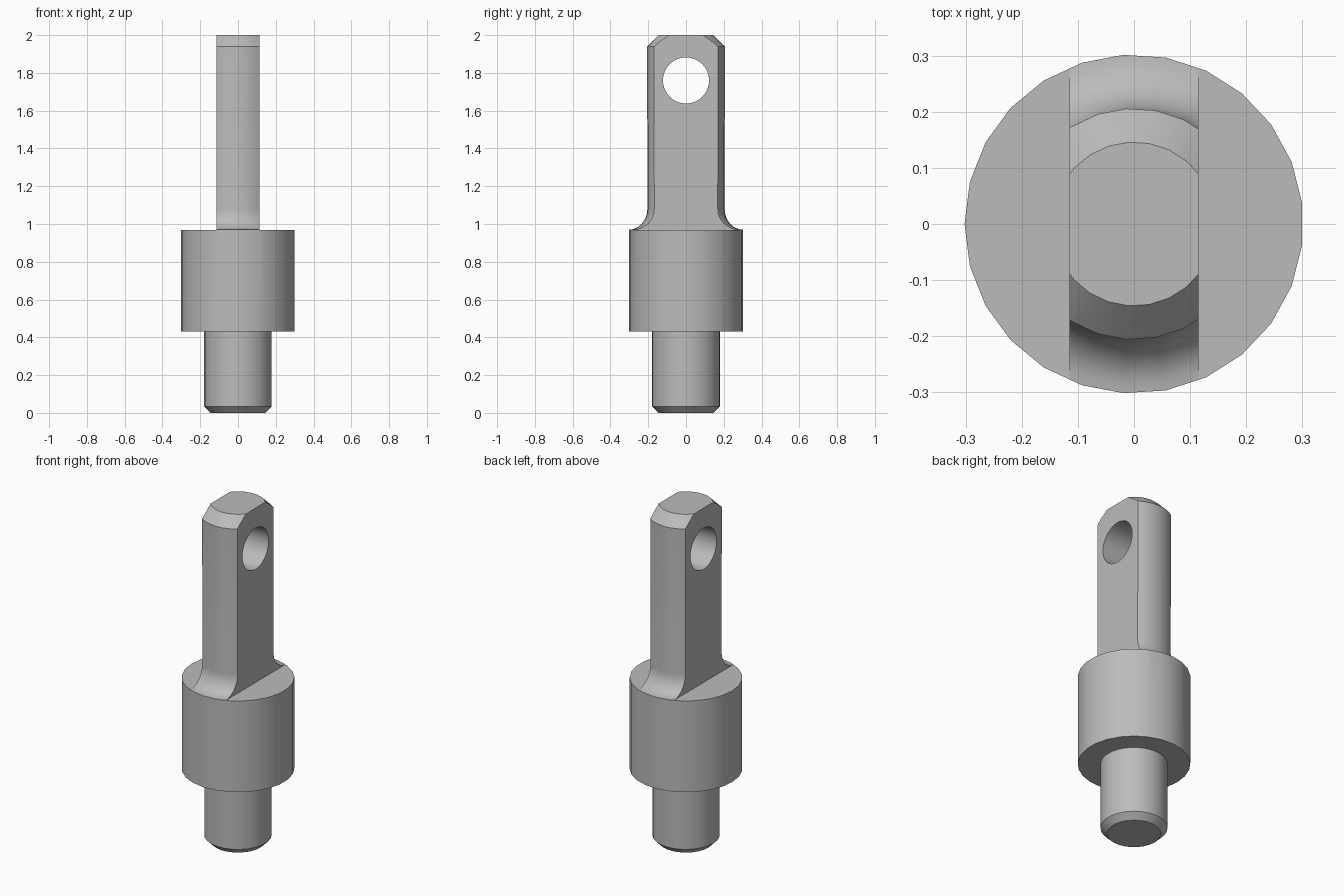
import bpy, bmesh, math
from mathutils import Matrix

cube = bpy.data.objects.get("Cube")
if cube:
    bpy.data.objects.remove(cube, do_unlink=True)

SEGMENTS = 25
TANG_HALF = 0.115
SHOULDER_Z = 0.97

# Plain grey metal
steel = bpy.data.materials.new("grey metal")
steel.use_nodes = True
steel.diffuse_color = (0.5, 0.5, 0.5, 1)
steel.node_tree.nodes["Principled BSDF"].inputs["Base Color"].default_value = (0.5, 0.5, 0.5, 1)


def add_object(name, bm):
    bmesh.ops.recalc_face_normals(bm, faces=bm.faces)
    mesh = bpy.data.meshes.new(name)
    bm.to_mesh(mesh)
    bm.free()
    mesh.materials.append(steel)
    obj = bpy.data.objects.new(name, mesh)
    bpy.context.collection.objects.link(obj)
    return obj


def lathe(name, profile):
    """Closed solid of revolution about z, with flat end caps."""
    bm = bmesh.new()
    rings = []
    for r, z in profile:
        angles = [math.pi + math.tau * i / SEGMENTS for i in range(SEGMENTS)]
        rings.append([bm.verts.new((r * math.cos(a), r * math.sin(a), z)) for a in angles])
    for low, high in zip(rings, rings[1:]):
        for i in range(SEGMENTS):
            j = (i + 1) % SEGMENTS
            bm.faces.new((low[i], low[j], high[j], high[i]))
    bm.faces.new(rings[0])
    bm.faces.new(rings[-1])
    return add_object(name, bm)


def cut(target, cutter):
    cutter.hide_render = True
    mod = target.modifiers.new("cut", "BOOLEAN")
    mod.operation, mod.solver, mod.object = "DIFFERENCE", "EXACT", cutter
    bpy.context.view_layer.objects.active = target
    bpy.ops.object.modifier_apply(modifier=mod.name)
    bpy.data.objects.remove(cutter, do_unlink=True)


# Turned body: chamfered shank, collar, filleted neck, chamfered tip
fillet = []
for i in range(9):
    a = math.pi / 2 * i / 8
    fillet.append((0.302 - 0.097 * math.sin(a), SHOULDER_Z + 0.11 * (1 - math.cos(a))))
profile = [(0.145, 0), (0.18, 0.035), (0.18, 0.43), (0.302, 0.43)]
profile += fillet + [(0.206, 1.94), (0.146, 2.0)]
pin = lathe("eye_pin", profile)

# Flats on both sides of the tang
for side in (-1, 1):
    bm = bmesh.new()
    place = Matrix.Translation((side * (TANG_HALF + 0.5), 0, SHOULDER_Z - 0.001 + 1))
    bmesh.ops.create_cube(bm, size=1, matrix=place @ Matrix.Diagonal((1, 2, 2, 1)))
    cut(pin, add_object("flat_cutter", bm))

# Cross hole through the tang
bm = bmesh.new()
place = Matrix.Translation((0, 0, 1.76)) @ Matrix.Rotation(math.pi / 2, 4, "Y")
bmesh.ops.create_cone(bm, cap_ends=True, segments=40, radius1=0.122, radius2=0.122,
                      depth=1, matrix=place)
cut(pin, add_object("hole_cutter", bm))

# Smooth turned surfaces, sharp machined edges
bpy.ops.object.select_all(action="DESELECT")
pin.select_set(True)
bpy.context.view_layer.objects.active = pin
bpy.ops.object.shade_smooth_by_angle(angle=math.radians(30))
